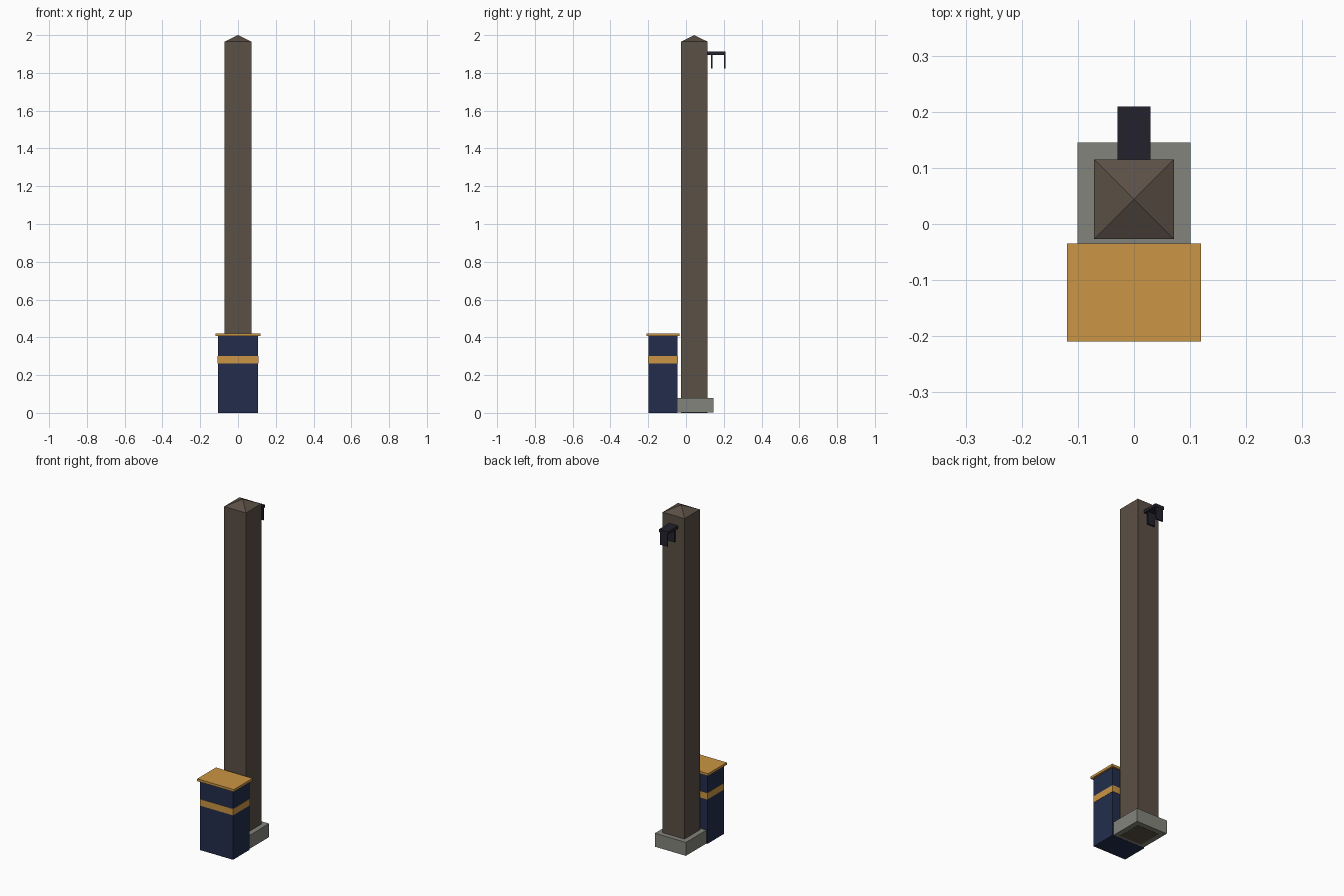
import bpy
import bmesh

cube = bpy.data.objects.get("Cube")
if cube:
    bpy.data.objects.remove(cube, do_unlink=True)


def material(name, rgb):
    mat = bpy.data.materials.new(name)
    mat.use_nodes = True
    colour = (*rgb, 1.0)
    mat.diffuse_color = colour
    mat.node_tree.nodes["Principled BSDF"].inputs["Base Color"].default_value = colour
    return mat


brown = material("weathered brown", (0.105, 0.08, 0.06))
grey = material("concrete grey", (0.23, 0.23, 0.2))
navy = material("navy blue", (0.017, 0.027, 0.073))
orange = material("amber", (0.6, 0.3, 0.058))
black = material("dark iron", (0.017, 0.016, 0.026))


def box(name, mat, half_x, y, half_y, bottom, top, peak=None):
    """Box centred on x = 0; peak turns its top into a pyramid."""
    bm = bmesh.new()
    bmesh.ops.create_cube(bm, size=2)
    for v in bm.verts:
        v.co = (v.co.x * half_x, y + v.co.y * half_y, top if v.co.z > 0 else bottom)
    if peak:
        bm.normal_update()
        lid = max(bm.faces, key=lambda f: f.normal.z)
        apex = bmesh.ops.poke(bm, faces=[lid])["verts"][0]
        apex.co.z = peak
    mesh = bpy.data.meshes.new(name)
    bm.to_mesh(mesh)
    bm.free()
    mesh.materials.append(mat)
    obj = bpy.data.objects.new(name, mesh)
    bpy.context.collection.objects.link(obj)
    return obj


# Post with pyramid cap, on its plinth
post_y, post_half = 0.044, 0.071
box("post", brown, post_half, post_y, post_half, 0, 1.965, peak=2.0)
box("plinth", grey, 0.101, post_y, 0.101, 0.001, 0.08)

# Cabinet in front of the post
cabinet_y = -0.122
box("cabinet", navy, 0.107, cabinet_y, 0.077, 0, 0.406)
box("cabinet_band", orange, 0.1085, cabinet_y, 0.0785, 0.262, 0.3)
box("cabinet_lid", orange, 0.119, cabinet_y, 0.087, 0.406, 0.42)

# Bracket behind the post, with two hanging plates
box("bracket_arm", black, 0.029, 0.157, 0.052, 1.895, 1.912)
for name, y in (("inner_plate", 0.136), ("outer_plate", 0.204)):
    box("bracket_" + name, black, 0.024, y, 0.004, 1.822, 1.897)
